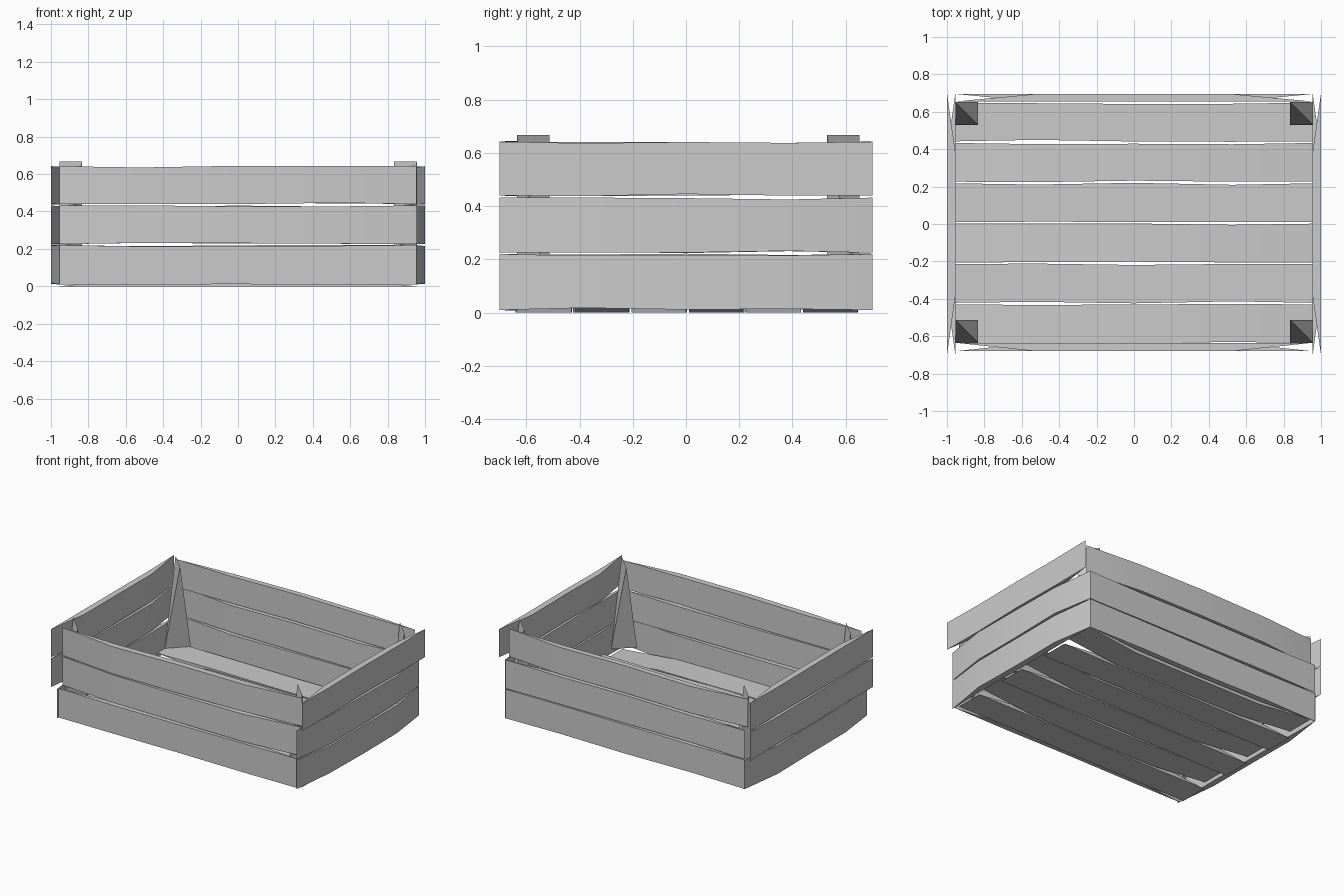
import bpy, bmesh, random

if "Cube" in bpy.data.objects:
    bpy.data.objects.remove(bpy.data.objects["Cube"])
random.seed(4)


def finish(name, bm):
    bmesh.ops.remove_doubles(bm, verts=bm.verts, dist=0.0005)
    bmesh.ops.recalc_face_normals(bm, faces=bm.faces)
    mesh = bpy.data.meshes.new(name)
    bm.to_mesh(mesh)
    bm.free()
    obj = bpy.data.objects.new(name, mesh)
    bpy.context.collection.objects.link(obj)
    bpy.context.view_layer.objects.active = obj
    obj.select_set(True)
    bpy.ops.object.shade_smooth_by_angle(angle=0.5)
    obj.select_set(False)


def plank(name, place, length, edge, far, width):
    """Rough board: full thickness in the middle, thinned to 'edge' at both ends."""
    w0, w1 = width
    bm = bmesh.new()
    rings = []
    for f in (-1, -0.55, 0, 0.55, 1):
        end = abs(f) == 1
        t = edge if end else far
        a, b = (0, 0) if end else (random.uniform(-.003, .008), random.uniform(-.008, .003))
        section = [(edge, w0 + a), (edge, w1 + b), (t, w1 + b), (t, w0 + a)]
        rings.append([bm.verts.new(place(f * length, s, w)) for s, w in section])
    for r, q in zip(rings, rings[1:]):
        for i in range(4):
            j = (i + 1) % 4
            bm.faces.new((r[i], r[j], q[j], q[i]))
    finish(name, bm)


def along_x(u, t, w):
    return (u, t, w)


def along_y(u, t, w):
    return (t, u, w)


def flat(u, t, w):
    return (u, w, t)


# Wall boards, three rows per side; each board thins to its inner or outer face
rows = [(0.01, 0.22), (0.225, 0.432), (0.44, 0.642)]
walls = [
    ("front_board", along_x, 0.955, -0.635, -0.68, "oii"),
    ("back_board", along_x, 0.955, 0.655, 0.695, "ooi"),
    ("left_board", along_y, 0.70, -0.955, -1.0, "ioo"),
    ("right_board", along_y, 0.70, 0.955, 1.0, "iio"),
]
for name, place, length, inner, outer, ends in walls:
    for i, row in enumerate(rows):
        edge, far = (inner, outer) if ends[i] == "i" else (outer, inner)
        plank(f"{name}_{i + 1}", place, length, edge, far, row)

# Floor boards
pitch = 0.2158
for i in range(6):
    y = -0.637 + i * pitch
    edge, far = (0.045, 0.0) if i % 2 else (0.0, 0.045)
    plank(f"floor_board_{i + 1}", flat, 0.955, edge, far, (y, y + 0.207))

# Corner posts: wedge-like slivers with crossed top and bottom edges
for name, x, y in (("front_left", -0.955, -0.635), ("front_right", 0.835, -0.635),
                   ("back_left", -0.955, 0.53), ("back_right", 0.835, 0.53)):
    s = 0.122
    bm = bmesh.new()
    v = [bm.verts.new(c) for c in ((x, y + s, 0.667), (x + s, y, 0.667),
                                   (x, y, 0.045), (x + s, y + s, 0.045))]
    for a, b, c in ((0, 1, 2), (0, 1, 3), (0, 2, 3), (1, 2, 3)):
        bm.faces.new((v[a], v[b], v[c]))
    finish(name + "_post", bm)
